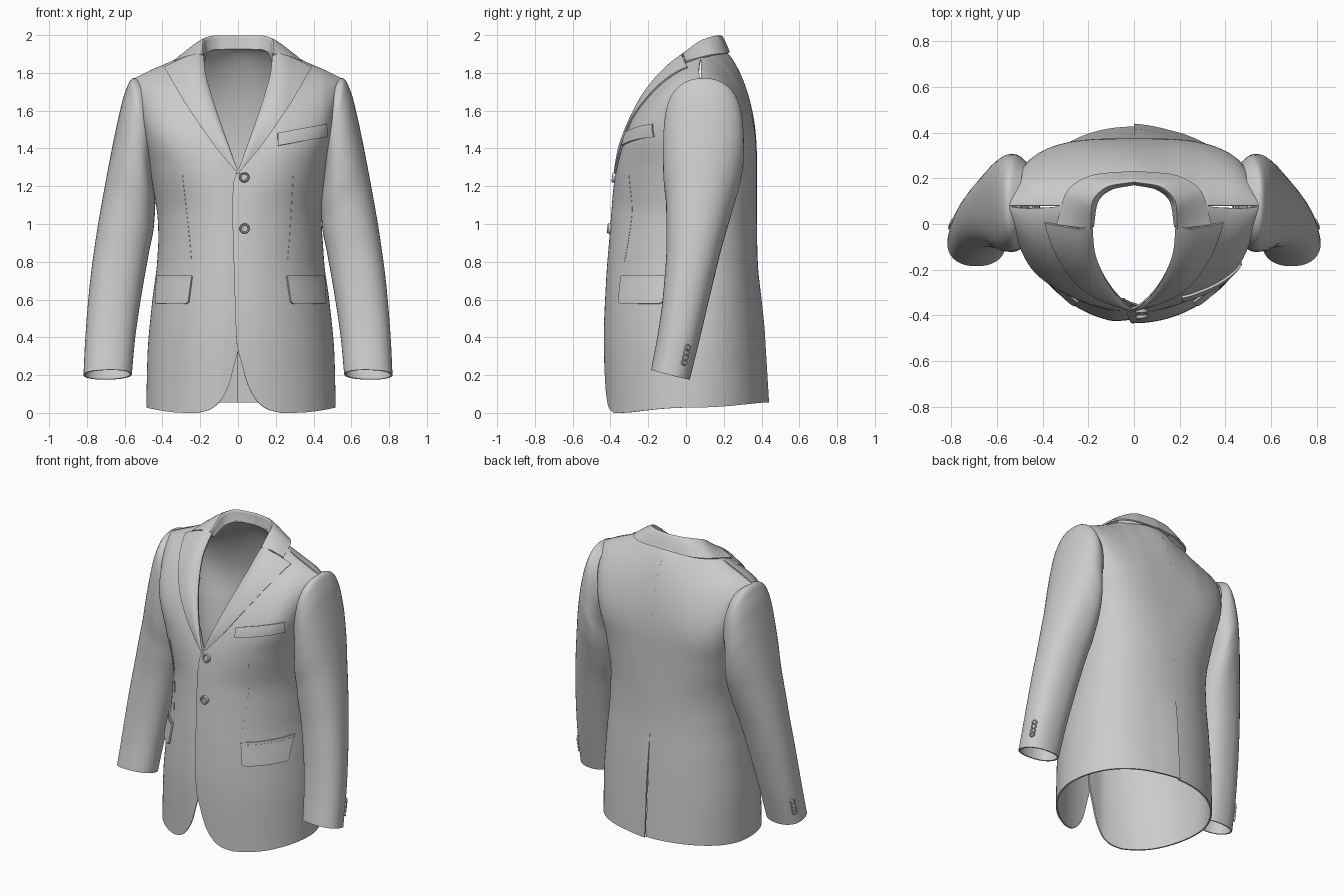
import bpy, bmesh, math
from mathutils import Vector

if "Cube" in bpy.data.objects:
    bpy.data.objects.remove(bpy.data.objects["Cube"])


# ---------- helpers ----------
def pchip(tab, x):
    """Smooth monotone curve through (x, value) pairs."""
    n = len(tab)
    x = min(max(x, tab[0][0]), tab[-1][0])
    i = max(j for j in range(n - 1) if tab[j][0] <= x or j == 0)
    sl = lambda j: (tab[j + 1][1] - tab[j][1]) / (tab[j + 1][0] - tab[j][0])

    def tan(j):
        if j == 0 or j == n - 1:
            return sl(0 if j == 0 else n - 2)
        a, b = sl(j - 1), sl(j)
        return 0 if a * b <= 0 else 2 * a * b / (a + b)
    h = tab[i + 1][0] - tab[i][0]
    t = (x - tab[i][0]) / h
    return ((1 + 2 * t) * (1 - t) ** 2 * tab[i][1] + t * (1 - t) ** 2 * h * tan(i)
            + t * t * (3 - 2 * t) * tab[i + 1][1] + t * t * (t - 1) * h * tan(i + 1))


def spline(pts, t):
    t *= len(pts) - 1
    return [pchip([(i, p[k]) for i, p in enumerate(pts)], t) for k in range(len(pts[0]))]


def lerp(a, b, t):
    return a + (b - a) * t


def build(name, grids, thick=0.0):
    """Mesh from one or more (function, nu, nv) grids, welded, thickened, smoothed."""
    bm = bmesh.new()
    for f, nu, nv in grids:
        g = [[bm.verts.new(f(i / nu, j / nv)) for j in range(nv + 1)] for i in range(nu + 1)]
        for i in range(nu):
            for j in range(nv):
                bm.faces.new((g[i][j], g[i + 1][j], g[i + 1][j + 1], g[i][j + 1]))
    bmesh.ops.remove_doubles(bm, verts=bm.verts, dist=0.0003)
    bmesh.ops.recalc_face_normals(bm, faces=bm.faces)
    me = bpy.data.meshes.new(name)
    bm.to_mesh(me)
    bm.free()
    ob = bpy.data.objects.new(name, me)
    bpy.context.collection.objects.link(ob)
    bpy.ops.object.select_all(action='DESELECT')
    ob.select_set(True)
    bpy.context.view_layer.objects.active = ob
    if thick:
        m = ob.modifiers.new("cloth", 'SOLIDIFY')
        m.thickness, m.offset = thick, 0
        bpy.ops.object.modifier_apply(modifier=m.name)
    bpy.ops.object.shade_smooth_by_angle(angle=math.radians(40))
    return ob


# ---------- torso shape curves ----------
WIDTH = [(0, .497), (.3, .49), (.6, .463), (.8, .437), (1, .428), (1.2, .448), (1.4, .48), (1.76, .55)]
FRONT = [(0, -.42), (.4, -.43), (.7, -.418), (1, -.395), (1.25, -.38), (2, -.38)]
BACK = [(0, .425), (.5, .395), (.9, .372), (1.3, .37), (1.9, .37)]
SIDE = [(0, .02), (.5, .05), (.9, .08), (2, .08)]
EDGE = [(0, .22), (.015, .16), (.04, .12), (.08, .085), (.15, .05), (.25, .022), (.38, -.008), (.7, -.02),
        (1.1, -.03), (1.23, -.022), (1.3, .012), (1.4, .048), (1.5, .085), (1.6, .12), (1.7, .152), (1.8, .178),
        (1.87, .185)]
SHOULDER = [(0, 1.93), (.185, 1.93), (.3, 1.882), (.385, 1.842), (.46, 1.81), (.55, 1.765)]


def close(z, x, span):
    q = min(max((pchip(SHOULDER, abs(x)) - z) / span, 0), 1)
    return (1 - (1 - q) ** 2) ** lerp(.7, .56, min(max((abs(x) - .2) / .25, 0), 1))


def seam_y(x):
    return .08 + .05 * (1 + math.cos(math.pi * min(abs(x) / .27, 1)))


def dome(x, z, p):
    return max(0, 1 - min(abs(x) / pchip(WIDTH, z), 1) ** p) ** (1 / p)


def sway(x, z):
    """The skirt hangs slightly to one side."""
    return .016 * abs(x) / .5 * min(max((1.25 - z) / .35, 0), 1)


def front_y(x, z):
    ys = pchip(SIDE, z)
    p = pchip([(0, 2), (1.05, 2), (1.3, 2.6), (1.55, 4), (2, 4)], z)
    y = ys + (pchip(FRONT, z) - ys) * dome(x, z, p)
    return seam_y(x) + (y - seam_y(x)) * close(z, x, .8)


def back_y(x, z):
    ys = pchip(SIDE, z)
    p = pchip([(0, 2.1), (.9, 2.2), (1.25, 2.8), (1.55, 4), (2, 4)], z)
    y = ys + (pchip(BACK, z) - ys) * dome(x, z, p)
    return seam_y(x) + (y - seam_y(x)) * close(z, x, .45 + .12 * dome(x, z, 2))


def front_normal(x, z):
    e = .004
    return Vector(((front_y(x + e, z) - front_y(x - e, z)) / (2 * e), -1,
                   (front_y(x, z + e) - front_y(x, z - e)) / (2 * e))).normalized()


def on_front(x, z, off, sgn=1):
    p = Vector((x, front_y(x, z), z)) + front_normal(x, z) * off
    return Vector((p.x * sgn + sway(x, z), p.y, p.z))


def ease(v):
    return .5 - .5 * math.cos(math.pi * v)


# ---------- torso halves ----------
def torso(sgn, name):
    def front(u, v):
        s = math.sin(u * math.pi / 2)
        z = lerp(.028 * s ** 3, pchip(SHOULDER, lerp(.185, .55, s)), ease(v))
        x = lerp(pchip(EDGE, z), pchip(WIDTH, z), s)
        tuck = .018 * max(0, 1 - abs(x) / .1) if sgn < 0 and z < 1.4 else 0
        return (x * sgn + sway(x, z), front_y(x, z) + tuck, z)

    def back(r, v):
        z = lerp(.055 - .027 * r ** 3, pchip(SHOULDER, .55 * r), ease(v))
        x = pchip(WIDTH, z) * r
        vent = .013 * max(0, 1 - x / .15) * min(max((.75 - z) / .3, 0), 1) if sgn > 0 else 0
        return (x * sgn + sway(x, z), back_y(x, z) + vent, z)
    n0 = .185 / .55
    build(name, [(front, 32, 90),
                 (lambda u, v: back(n0 * u, v), 12, 90),
                 (lambda u, v: back(n0 + (1 - n0) * math.sin(u * math.pi / 2), v), 32, 90)], .01)


# ---------- sleeves: outer x,z, inner x,z, y front, y back ----------
RINGS = [(.50, 1.75, .44, 1.33, -.08, .262), (.552, 1.768, .46, 1.30, -.105, .29),
         (.592, 1.70, .458, 1.24, -.114, .30), (.624, 1.58, .45, 1.18, -.118, .302),
         (.66, 1.41, .443, 1.11, -.115, .287), (.702, 1.19, .45, .99, -.10, .243),
         (.745, .94, .478, .84, -.098, .187), (.782, .66, .52, .60, -.115, .122),
         (.803, .4, .55, .39, -.145, .065), (.813, .2, .567, .205, -.18, .015)]


def sleeve_point(a, v, sgn):
    ox, oz, ix, iz, yf, yb = spline(RINGS, v)
    c, s = math.cos(a), math.sin(a)
    c, s = [math.copysign(abs(k) ** .88, k) for k in (c, s)]
    tilt = -.025 * s * max(0, v * 3 - 2)
    return Vector((sgn * ((ox + ix) / 2 + (ox - ix) / 2 * c), (yf + yb) / 2 + (yb - yf) / 2 * s,
                   (oz + iz) / 2 + (oz - iz) / 2 * c + tilt))


# ---------- lapels and collar ----------
def lapel(sgn):
    outer = [(0.0, 1.265), (.13, 1.42), (.27, 1.625), (.387, 1.822)]

    def f(u, v):
        zi = lerp(1.265, 1.895, v)
        xo, zo = spline(outer, v)
        x, z = lerp(pchip(EDGE, zi), xo, u), lerp(zi, zo, u)
        return on_front(x, z, .009 + .012 * math.sin(math.pi * u ** .6) * min(1, v * 4), sgn)
    build("lapel_" + tag[sgn], [(f, 14, 40)], .009)


BASE = [(0, .175, 1.925), (.1, .155, 1.925), (.165, .09, 1.905), (.18, -.01, 1.86)]
FOLD = [(0, .185, 1.994), (.11, .167, 1.994), (.185, .09, 1.972), (.192, -.02, 1.897)]
FALL = [(0, .228, 1.908), (.16, .215, 1.903), (.29, .145, 1.895), (.338, -.002, 1.858)]


def collar(u, v):
    u = u * 2 - 1
    b, f, o = (Vector(spline(t, abs(u))) for t in (BASE, FOLD, FALL))
    mid = f.lerp(o, .4) + Vector((0, 0, .008))
    x, y, z = spline([b, b.lerp(f, .6), f, mid, o], v)
    return (math.copysign(x, u), y, z)


# ---------- pockets and seams ----------
def hip_flap(sgn):
    def strip(z0, z1, off, bulge):
        def f(u, v):
            a = lerp(.57, 1.24, u)
            edge = max(0, abs(u - .5) * 2 - .85) / .15
            z = lerp(z0 + .012 * edge ** 2 * (bulge > 0), z1, v)
            x = pchip(WIDTH, .64) * math.sin(a) + .012 * (1 - v) * (bulge > 0) * (1 - u)
            return on_front(x, z, off + bulge * (1 - v), sgn)
        return f
    build("hip_pocket_flap_" + tag[sgn], [(strip(.575, .708, .01, .008), 24, 8)], .01)
    build("hip_pocket_welt_" + tag[sgn], [(strip(.708, .725, .007, 0), 24, 2)], .012)
    build("front_dart_" + tag[sgn],
          [(lambda u, v: on_front(lerp(.25, .29, v) + .004 * u, lerp(.8, 1.26, v), .005, sgn), 1, 20)], .003)


def chest_welt(u, v):
    return on_front(lerp(.21, .46, u), lerp(1.412, 1.478, v) + .05 * u, .009)


# ---------- buttons ----------
def button(name, loc, normal, r):
    q = Vector(normal).to_track_quat('Z', 'Y')
    rim = [(0, .2), (.6, .2), (.72, .4), (.9, .4), (1, .25), (1, -.3)]

    def lathe(cx, cy, prof):
        n = len(prof) - 1

        def f(u, v):
            d, h = prof[round(v * n)]
            a = u * math.tau
            return Vector(loc) + q @ Vector((cx + d * math.cos(a), cy + d * math.sin(a), h)) * r
        return f, n
    parts = [(0, 0, rim, 24)]
    parts += [(sx * .22, sy * .22, [(0, .32), (.1, .32), (.1, .15)], 8) for sx in (-1, 1) for sy in (-1, 1)]
    grids = []
    for cx, cy, prof, seg in parts:
        f, n = lathe(cx, cy, prof)
        grids.append((f, seg, n))
    build(name, grids)


# ---------- assembly ----------
tag = {1: "left", -1: "right"}
for sgn in (1, -1):
    torso(sgn, "torso_" + tag[sgn])
    build("sleeve_" + tag[sgn], [(lambda u, v: sleeve_point(u * math.tau, v, sgn), 44, 60)], .01)
    lapel(sgn)
    hip_flap(sgn)
    for i in range(4):
        p = sleeve_point(.5, (8.2 + .13 * i) / 9, sgn)
        button(f"cuff_button_{tag[sgn]}_{i + 1}", p + Vector((sgn * .006, .003, 0)), (sgn * .85, .5, .05), .017)
build("collar", [(collar, 60, 16)], .01)
build("chest_pocket_welt", [(chest_welt, 20, 6)], .012)
for i, z in enumerate((1.245, .975)):
    button(f"front_button_{i + 1}", on_front(.033, z, .009), front_normal(.033, z), .027)
